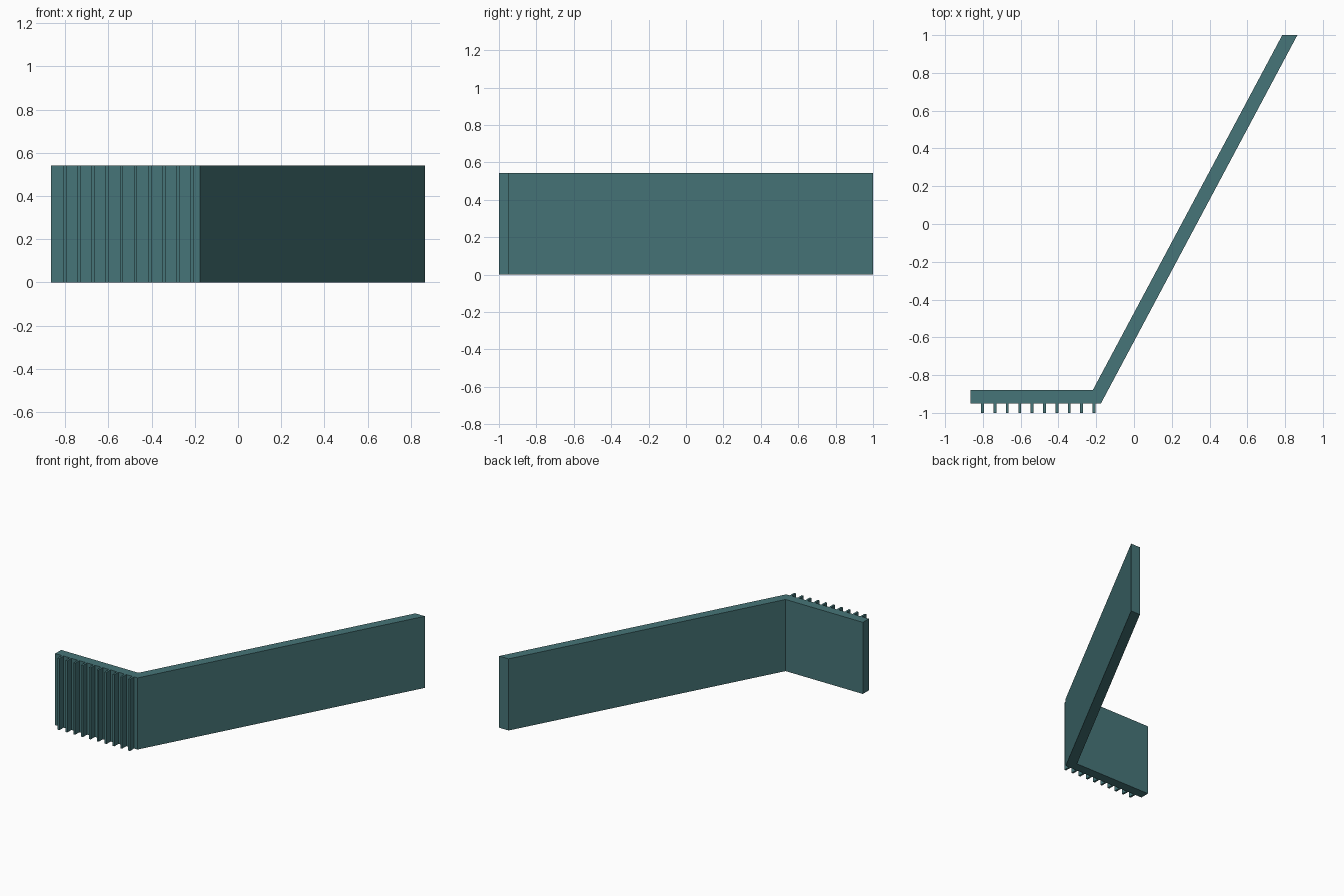
import bpy
import bmesh

if "Cube" in bpy.data.objects:
    bpy.data.objects.remove(bpy.data.objects["Cube"])

HEIGHT = 0.542

teal = bpy.data.materials.new("dull teal")
teal.diffuse_color = (0.061, 0.178, 0.188, 1.0)
teal.use_nodes = True
teal.node_tree.nodes["Principled BSDF"].inputs["Base Color"].default_value = teal.diffuse_color


def prism(name, outline):
    """Extrude a counter-clockwise floor outline up to the full height."""
    bm = bmesh.new()
    face = bm.faces.new([bm.verts.new((x, y, 0)) for x, y in outline])
    top = bmesh.ops.extrude_face_region(bm, geom=[face])["geom"]
    verts = [g for g in top if isinstance(g, bmesh.types.BMVert)]
    bmesh.ops.translate(bm, verts=verts, vec=(0, 0, HEIGHT))
    bmesh.ops.recalc_face_normals(bm, faces=bm.faces)
    mesh = bpy.data.meshes.new(name)
    bm.to_mesh(mesh)
    bm.free()
    mesh.materials.append(teal)
    obj = bpy.data.objects.new(name, mesh)
    bpy.context.collection.objects.link(obj)
    return obj


# Bent wall: short straight leg and long slanted leg
prism("bent_wall", [(-0.865, -0.95), (-0.175, -0.95), (0.865, 1.0),
                    (0.785, 1.0), (-0.218, -0.879), (-0.865, -0.879)])

# Thin upright ribs along the front of the short leg
for i in range(10):
    x = -0.802 + i * 0.0656
    w = 0.0075
    prism(f"rib_{i + 1}", [(x - w, -1.0), (x + w, -1.0),
                           (x + w, -0.95), (x - w, -0.95)])
